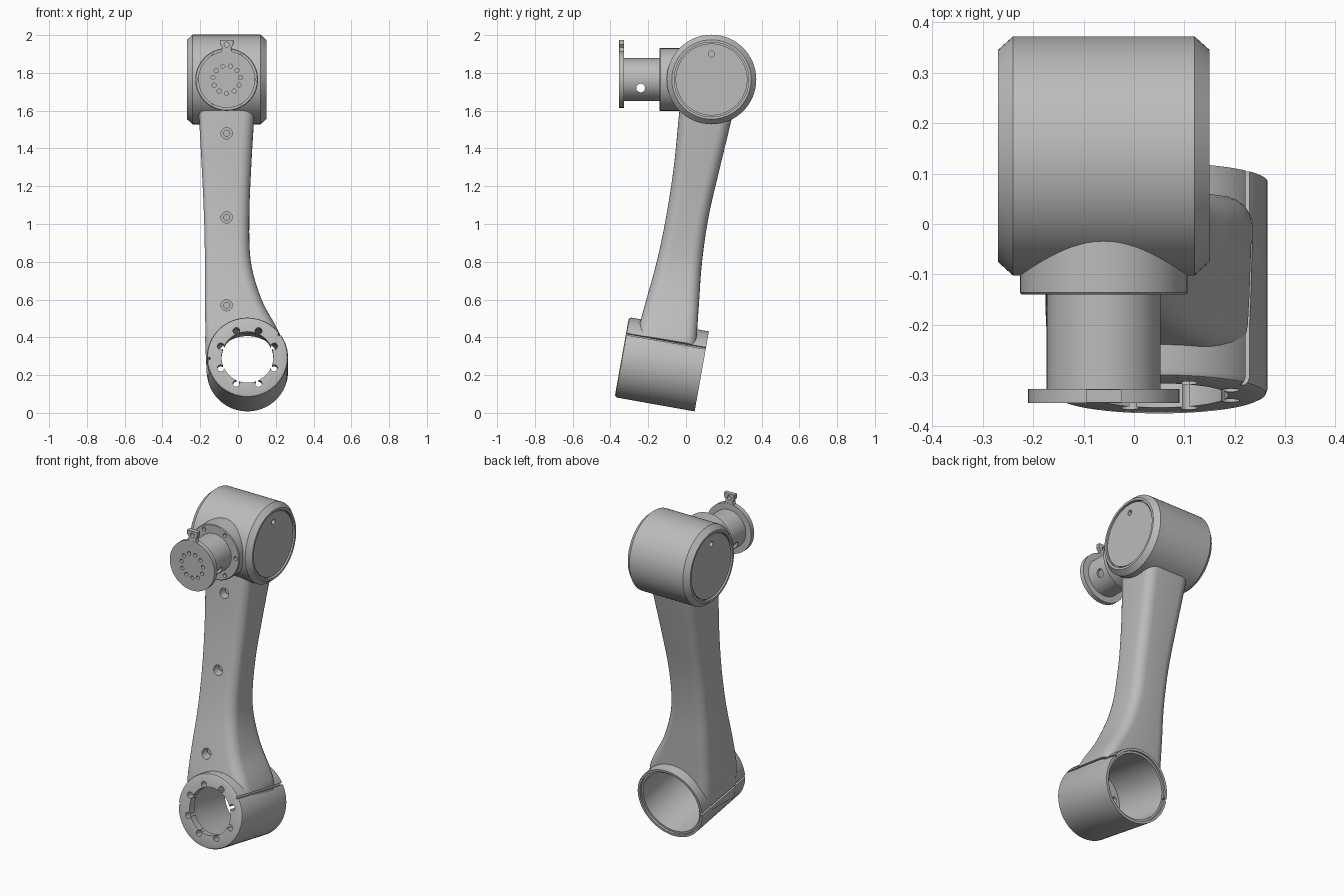
import bpy, bmesh
from math import sin, cos, pi, radians
from mathutils import Matrix, Vector

if "Cube" in bpy.data.objects:
    bpy.data.objects.remove(bpy.data.objects["Cube"], do_unlink=True)

GREY = (0.5, 0.5, 0.5, 1)
metal = bpy.data.materials.new("machined_grey")
metal.use_nodes = True
metal.diffuse_color = GREY
metal.node_tree.nodes["Principled BSDF"].inputs["Base Color"].default_value = GREY


def finish(name, bm):
    bmesh.ops.recalc_face_normals(bm, faces=bm.faces)
    mesh = bpy.data.meshes.new(name)
    bm.to_mesh(mesh)
    bm.free()
    mesh.materials.append(metal)
    obj = bpy.data.objects.new(name, mesh)
    bpy.context.collection.objects.link(obj)
    return obj


def skin(name, loops, closed, matrix=Matrix()):
    """Bridge equal vertex loops; cap the ends, or join them when closed."""
    bm = bmesh.new()
    rings = [[bm.verts.new(matrix @ Vector(p)) for p in loop] for loop in loops]
    n = len(rings[0])
    pairs = list(zip(rings, rings[1:]))
    if closed:
        pairs.append((rings[-1], rings[0]))
    else:
        bm.faces.new(rings[0])
        bm.faces.new(rings[-1])
    for a, b in pairs:
        for i in range(n):
            j = (i + 1) % n
            bm.faces.new((a[i], a[j], b[j], b[i]))
    return finish(name, bm)


def lathe(name, profile, matrix, closed=False, segs=64):
    """Revolve (radius, distance) points about the matrix's y axis."""
    turns = [2 * pi * i / segs for i in range(segs)]
    loops = [[(r * cos(t), h, r * sin(t)) for t in turns] for r, h in profile]
    return skin(name, loops, closed, matrix)


def rod(matrix, r, start, end, x=0, z=0, segs=20, name="cutter"):
    return lathe(name, [(r, start), (r, end)],
                 matrix @ Matrix.Translation((x, 0, z)), segs=segs)


def section(z, x0, x1, y0, y1, radii, steps=6):
    """Rounded rectangle at height z, one radius per corner."""
    corners = [(x1, y1, -1, -1), (x0, y1, 1, -1), (x0, y0, 1, 1), (x1, y0, -1, 1)]
    loop = []
    for k, ((x, y, sx, sy), r) in enumerate(zip(corners, radii)):
        for i in range(steps + 1):
            t = pi / 2 * (k + i / steps)
            loop.append((x + sx * r + r * cos(t), y + sy * r + r * sin(t), z))
    return loop


def smooth_path(keys, steps=6):
    """Catmull-Rom interpolation through the keys."""
    keys = [Vector(k) for k in keys]
    out = []
    for i in range(len(keys) - 1):
        b, c = keys[i], keys[i + 1]
        a, d = keys[max(i - 1, 0)], keys[min(i + 2, len(keys) - 1)]
        for s in range(steps):
            t = s / steps
            out.append(b + (c - a) * t / 2 + (a * 2 - b * 5 + c * 4 - d) * t * t / 2
                       + (b * 3 - a - c * 3 + d) * t ** 3 / 2)
    return out + [keys[-1]]


def cut(obj, cutters):
    bpy.context.view_layer.objects.active = obj
    for c in cutters:
        mod = obj.modifiers.new("cut", "BOOLEAN")
        mod.operation, mod.solver, mod.object = "DIFFERENCE", "EXACT", c
        bpy.ops.object.modifier_apply(modifier=mod.name)
    for c in cutters:
        bpy.data.objects.remove(c, do_unlink=True)


def circle(count, radius, offset=0):
    turns = [2 * pi * (i + offset) / count for i in range(count)]
    return [(radius * cos(t), radius * sin(t)) for t in turns]


# Frames: y runs along each part's axis
RING = Matrix.Translation((0.05, -0.34, 0.295)) @ Matrix.Rotation(radians(-10.1), 4, "X")
HEAD = Matrix.Translation((-0.27, 0.135, 1.765)) @ Matrix.Rotation(-pi / 2, 4, "Z")
TOOL = Matrix.Translation((-0.06, 0, 1.765))


def seam_cutters():
    """Thin slots on both sides of the clamp ring."""
    cutters = []
    for x, z in ((0.19, 0.13), (-0.225, -0.015)):
        bm = bmesh.new()
        bmesh.ops.create_cube(bm, size=1, matrix=RING @ Matrix.Translation((x, 0.2, z))
                              @ Matrix.Rotation(radians(-20), 4, "Y")
                              @ Matrix.Diagonal((0.06, 0.6, 0.012, 1)))
        cutters.append(finish("seam_cutter", bm))
    return cutters


# Clamp ring at the base with a scalloped front flange
ring = lathe("clamp_ring", [(0.137, 0), (0.203, 0), (0.211, 0.004), (0.215, 0.014),
                            (0.215, 0.43), (0.2, 0.43), (0.2, 0.418), (0.188, 0.418),
                            (0.188, 0.05), (0.137, 0.05)], RING, closed=True)
cut(ring, [rod(RING, 0.018, -0.02, 0.07, x, z) for x, z in circle(8, 0.153, 0.5)]
    + seam_cutters())

# Curved arm: z, x range, y range
ARM = [(0.2, -0.165, 0.235, -0.25, 0.05), (0.36, -0.173, 0.235, -0.26, 0.055),
       (0.45, -0.173, 0.205, -0.25, 0.06), (0.6, -0.175, 0.125, -0.21, 0.07),
       (0.8, -0.175, 0.068, -0.155, 0.085), (1.04, -0.18, 0.06, -0.105, 0.12),
       (1.3, -0.192, 0.07, -0.065, 0.18), (1.55, -0.205, 0.085, -0.04, 0.24),
       (1.75, -0.21, 0.1, -0.02, 0.28)]
arm = skin("arm", [section(*k, (0.06, 0.06, 0.03, 0.06)) for k in smooth_path(ARM)], False)
SCREWS = [(0.57, -0.218), (1.035, -0.106), (1.48, -0.047)]
FRONT = Matrix.Translation((-0.06, 0, 0))
cut(arm, [rod(RING, 0.2, 0.04, 0.6, segs=64)] + seam_cutters()
    + [rod(FRONT, 0.03, y - 0.1, y + 0.06, z=z) for z, y in SCREWS])
for z, y in SCREWS:
    rod(FRONT, 0.018, y + 0.035, y + 0.065, z=z, name="arm_screw")

# Head drum with grooved end caps
end = [(0.19, 0.006), (0.19, 0.018), (0.197, 0.018), (0.197, 0), (0.21, 0), (0.237, 0.03)]
drum = lathe("head_drum", end + [(r, 0.42 - h) for r, h in reversed(end)], HEAD, segs=96)
cut(drum, [rod(HEAD, 0.016, a, a + 0.06, z=0.135) for a in (-0.02, 0.38)])

# Bolted mounting flange
flange = lathe("mount_flange", [(0.166, 0.06), (0.166, -0.136), (0.162, -0.14)], TOOL)
cut(flange, [rod(TOOL, 0.012, -0.17, -0.12, x, z) for x, z in circle(6, 0.141)])

# Hollow neck with a cross hole
neck = lathe("neck", [(0.113, -0.13), (0.113, -0.335), (0.1, -0.335), (0.1, -0.13)],
             TOOL, closed=True)
CROSS = Matrix.Translation((0, -0.24, 1.72)) @ Matrix.Rotation(-pi / 2, 4, "Z")
cut(neck, [rod(CROSS, 0.023, -0.4, 0.4)])

# Tool plate with a ring of holes
plate = lathe("tool_plate", [(0.15, -0.355), (0.15, -0.327)], TOOL)
cut(plate, [rod(TOOL, 0.011, -0.4, -0.3, x, z) for x, z in circle(11, 0.073, 0.25)])

# Locating tab on top of the plate
TAB = [(1.89, 0.04), (1.915, 0.028), (1.935, 0.024), (1.95, 0.035), (1.975, 0.035)]
tab = skin("locating_tab", [section(z, -0.06 - w, -0.06 + w, -0.354, -0.328, (0.002,) * 4)
                            for z, w in TAB], False)
cut(tab, [rod(FRONT, 0.013, -0.4, -0.3, z=1.95)])

# Smooth shading with sharp edges kept
for obj in bpy.context.view_layer.objects:
    obj.select_set(obj.type == "MESH" and metal.name in obj.data.materials)
bpy.context.view_layer.objects.active = arm
bpy.ops.object.shade_smooth_by_angle(angle=radians(30))
